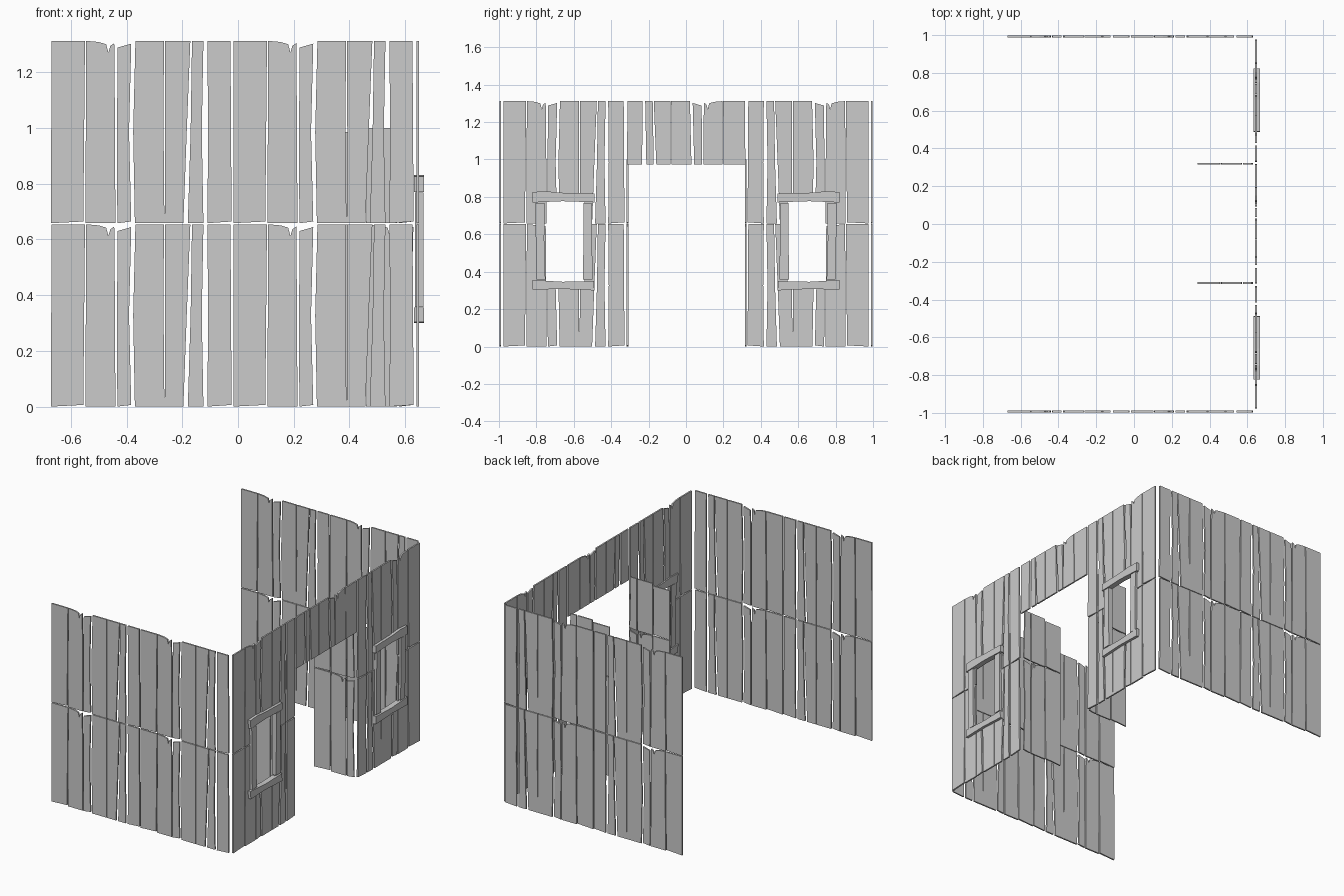
import bpy, bmesh

if "Cube" in bpy.data.objects:
    bpy.data.objects.remove(bpy.data.objects["Cube"])

# One square panel of seven rough planks, in thousandths:
# left edge at bottom/middle/top, then right edge at bottom/middle/top
PLANKS = [
    (0, 0, 1, 115, 118, 121),
    (122, 124, 125, 230, 229, 233),
    (237, 236, 238, 287, 279, 287),
    (300, 294, 302, 406, 403, 404),
    (407, 409, 408, 474, 486, 499),
    (490, 500, 505, 546, 540, 546),
    (560, 563, 560, 647, 645, 643),
]
ROWS = [(0.0, 0.654), (0.658, 1.312)]
H = 0.654


def edge(k, t):
    # Edge position at height fraction t
    a, b, c = (v / 1000 for v in k)
    return a + (b - a) * t * 2 if t < 0.5 else b + (c - b) * (t - 0.5) * 2


def plank_outline(i, row, lo=None, hi=None, left=None):
    # Outline of plank i in a row, optionally cropped to heights lo..hi
    z0, z1 = ROWS[row]
    whole_top, whole_bottom = hi is None, lo is None
    lo = z0 if lo is None else lo
    hi = z1 if hi is None else hi
    t0, t1 = (lo - z0) / H, (hi - z0) / H
    ts = [t0] + ([0.5] if t0 < 0.5 < t1 else []) + [t1]
    L, R = PLANKS[i][:3], PLANKS[i][3:]
    right = [(edge(R, t), z0 + t * H) for t in ts]
    lft = [(edge(L, t) if left is None else left, z0 + t * H) for t in reversed(ts)]
    if whole_bottom and i in (0, 2, 6):
        right[0] = (right[0][0], lo + 0.006)
    top = []
    if whole_top and i == 1:        # split top
        right[-1] = (right[-1][0], hi - 0.006)
        right[-1] = (0.226, hi - 0.008)
        top = [(0.212, hi - 0.018), (0.205, hi - 0.042), (0.197, hi - 0.012), (0.17, hi - 0.004)]
    if whole_top and i == 2:        # short, slanted top
        right[-1] = (right[-1][0], hi - 0.010)
        lft[0] = (lft[0][0], hi - 0.024)
    return right + top + lft


def build(name, outlines, place, thick):
    # Extrude flat outlines into boards; place maps (u, z) to space
    bm = bmesh.new()
    for pts in outlines:
        f = [bm.verts.new(place(u, z, 0)) for u, z in pts]
        b = [bm.verts.new(place(u, z, thick)) for u, z in pts]
        bm.faces.new(f)
        bm.faces.new(b[::-1])
        for j in range(len(f)):
            k = (j + 1) % len(f)
            bm.faces.new((f[j], b[j], b[k], f[k]))
    bmesh.ops.recalc_face_normals(bm, faces=bm.faces)
    me = bpy.data.meshes.new(name)
    bm.to_mesh(me)
    bm.free()
    ob = bpy.data.objects.new(name, me)
    bpy.context.collection.objects.link(ob)
    return ob


# Long side walls: two panels wide, two rows high
for side, y0 in (("near", -0.998), ("far", 0.988)):
    for row, rn in enumerate(("lower", "upper")):
        for col in range(2):
            build(f"{side}_wall_{rn}_{col + 1}",
                  [plank_outline(i, row) for i in range(7)],
                  lambda u, z, d, x=-0.67 + 0.653 * col: (x + u, y0 + d, z), 0.010)

# Front wall panels with a window gap, and window frames, mirrored in y
for side, s in (("near", 1), ("far", -1)):
    place = lambda u, z, d: (0.640 + d, s * (-0.976 + u), z)
    for row, rn in enumerate(("lower", "upper")):
        boards = []
        for i in range(7):
            if i in (2, 3, 4):
                crop = dict(hi=0.32) if row == 0 else dict(lo=0.81)
                boards.append(plank_outline(i, row, **crop))
                if i == 4:          # strip beside the opening
                    crop = dict(lo=0.32) if row == 0 else dict(hi=0.81)
                    boards.append(plank_outline(i, row, left=0.432, **crop))
            else:
                boards.append(plank_outline(i, row))
        build(f"{side}_front_wall_{rn}", boards, place, 0.010)

    # Window frame boards, (y, z) on the near side
    fplace = lambda u, z, d: (0.632 + d, s * u, z)
    build(f"{side}_window_lintel",
          [[(-0.82, 0.770), (-0.66, 0.777), (-0.488, 0.771), (-0.49, 0.818),
            (-0.66, 0.822), (-0.75, 0.830), (-0.822, 0.826)]], fplace, 0.036)
    build(f"{side}_window_sill",
          [[(-0.82, 0.304), (-0.66, 0.308), (-0.49, 0.300), (-0.492, 0.350),
            (-0.66, 0.346), (-0.822, 0.356)]], fplace, 0.036)
    jplace = lambda u, z, d: (0.635 + d, s * u, z)
    build(f"{side}_window_jambs",
          [[(-0.800, 0.357), (-0.752, 0.357), (-0.758, 0.57), (-0.757, 0.768), (-0.806, 0.768)],
           [(-0.550, 0.357), (-0.500, 0.357), (-0.504, 0.768), (-0.548, 0.768)]],
          jplace, 0.030)

# Boards over the doorway
build("door_header", [plank_outline(i, 1, lo=0.972) for i in range(7)],
      lambda u, z, d: (0.640 + d, 0.317 - u * 0.98, z), 0.010)

# Open doors, swung inward
for side, y0 in (("near", -0.317), ("far", 0.315)):
    boards = [plank_outline(i, 0) for i in range(3)]
    boards += [plank_outline(i, 1, hi=h) for i, h in enumerate((0.985, 1.0, 1.0))]
    build(f"{side}_door", boards,
          lambda u, z, d: (0.335 + u * 1.025, y0 + d, z), 0.009)
